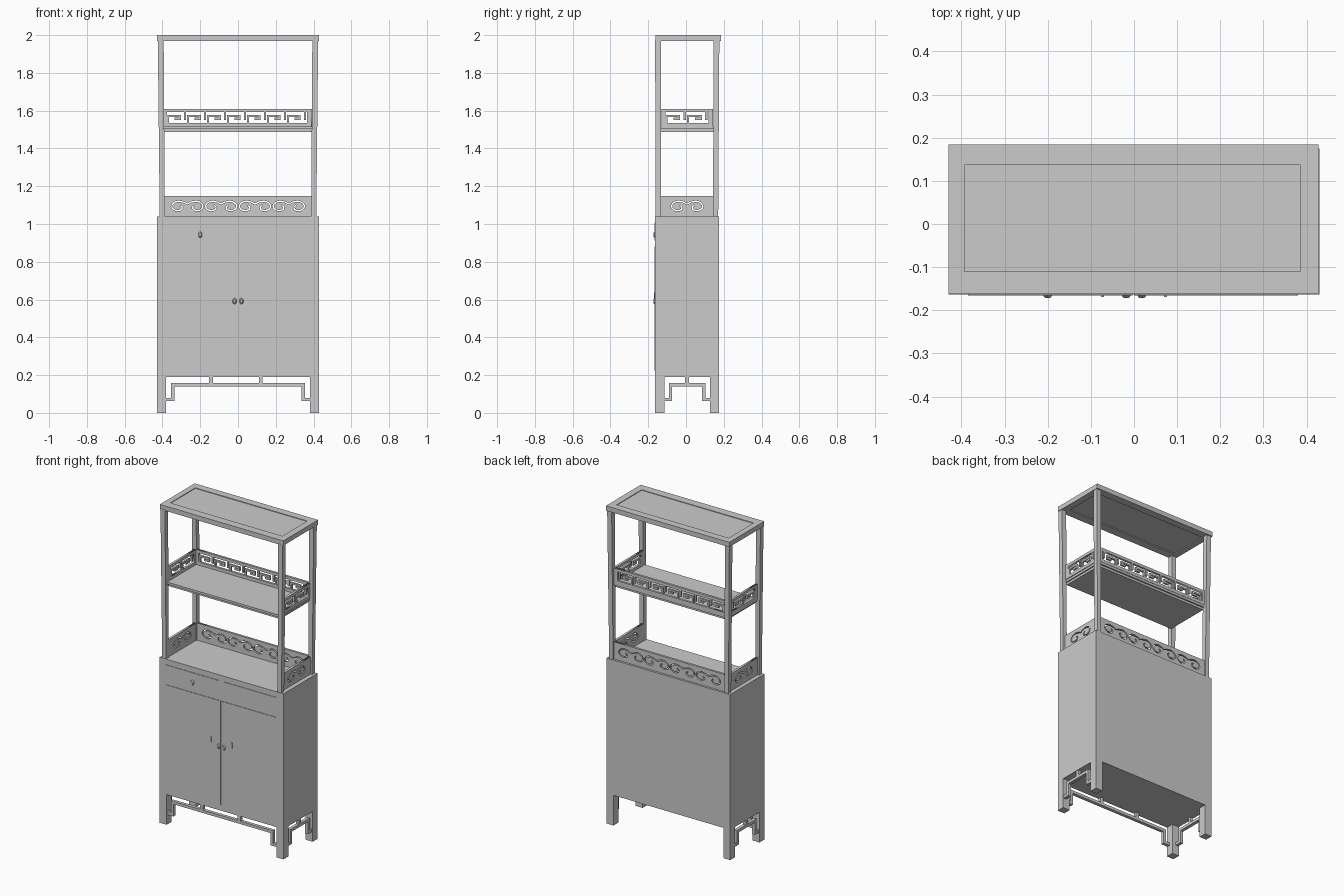
import bpy, bmesh, math
from mathutils import Vector, Matrix

if "Cube" in bpy.data.objects:
    bpy.data.objects.remove(bpy.data.objects["Cube"])

wood = bpy.data.materials.new("grey wood")
wood.diffuse_color = (0.6, 0.6, 0.6, 1)
wood.use_nodes = True
wood.node_tree.nodes["Principled BSDF"].inputs["Base Color"].default_value = wood.diffuse_color


def finish(name, bm):
    bmesh.ops.recalc_face_normals(bm, faces=bm.faces)
    me = bpy.data.meshes.new(name)
    bm.to_mesh(me)
    bm.free()
    me.materials.append(wood)
    ob = bpy.data.objects.new(name, me)
    bpy.context.collection.objects.link(ob)
    return ob


def add_box(bm, x0, x1, y0, y1, z0, z1):
    m = Matrix.Translation(((x0 + x1) / 2, (y0 + y1) / 2, (z0 + z1) / 2)) @ Matrix.Diagonal((x1 - x0, y1 - y0, z1 - z0, 1))
    return bmesh.ops.create_cube(bm, size=1, matrix=m)["verts"]


def boxes(name, *items):
    bm = bmesh.new()
    for b in items:
        add_box(bm, *b)
    return finish(name, bm)


def rect(x0, x1, z0, z1):
    return [(x0, z0), (x1, z0), (x1, z1), (x0, z1)]


def slit(pts, w):
    """Closed outline of a narrow band that follows a path."""
    left, right = [], []
    for i, p in enumerate(pts):
        a, b = Vector(pts[max(i - 1, 0)]), Vector(pts[min(i + 1, len(pts) - 1)])
        d = (b - a).normalized()
        n = Vector((-d.y, d.x)) * w / 2
        left.append(Vector(p) + n)
        right.append(Vector(p) - n)
    return left + right[::-1]


def panel(name, outlines, loc, thick, side=False):
    """Upright plate; every outline after the first is a hole."""
    cu = bpy.data.curves.new(name, 'CURVE')
    cu.dimensions, cu.fill_mode, cu.extrude = '2D', 'BOTH', thick / 2
    for pts in outlines:
        s = cu.splines.new('POLY')
        s.points.add(len(pts) - 1)
        for q, p in zip(s.points, pts):
            q.co = (p[0], p[1], 0, 1)
        s.use_cyclic_u = True
    ob = bpy.data.objects.new(name, cu)
    ob.location = loc
    ob.rotation_euler = (math.pi / 2, 0, math.pi / 2 if side else 0)
    bpy.context.collection.objects.link(ob)
    cu.materials.append(wood)
    bpy.ops.object.select_all(action='DESELECT')
    ob.select_set(True)
    bpy.context.view_layer.objects.active = ob
    bpy.ops.object.convert(target='MESH')


def cloud(cx, cz):
    """Arched band ending in a curl on each side."""
    half = []
    for i in range(19):
        t = i / 18
        a = math.radians(-230 + 320 * t)
        r = 0.009 + 0.022 * t
        half.append((0.046 + 1.45 * r * math.cos(a), -0.004 + r * math.sin(a)))
    half.append((0.02, 0.022))
    path = half + [(0, 0.012)] + [(-x, z) for x, z in half[::-1]]
    return slit([(cx + x, cz + z) for x, z in path], 0.007)


def key(cx, w, z0, z1):
    """Bars of one meander unit as (x0, x1, z0, z1)."""
    h, t, l = z1 - z0, 0.011, cx - w / 2
    return [(l, l + t, z0, z0 + 0.75 * h),
            (l, l + 0.68 * w, z0 + 0.75 * h - t, z0 + 0.75 * h),
            (l + 0.68 * w - t, l + 0.68 * w, z0 + 0.28 * h, z0 + 0.75 * h),
            (l + 0.36 * w, l + 0.68 * w, z0 + 0.28 * h, z0 + 0.28 * h + t),
            (l + 0.84 * w, l + 0.84 * w + t, z0 + 0.25 * h, z1)]


# Cabinet body and corner legs
boxes("cabinet_body", (-0.43, 0.43, -0.163, 0.175, 0.19, 1.04))
boxes("legs", *[(x, x + 0.048, y, y + 0.048, 0, 0.19)
                for x in (-0.43, 0.382) for y in (-0.163, 0.127)])


# Stepped apron: (u0, u1, z0, z1) bars between two legs
def apron(u0, u1, step, stubs):
    t = 0.018
    bars = [(u0 + step - t, u1 - step + t, 0.14, 0.158)]
    bars += [(u0, u0 + step, 0.063, 0.08), (u1 - step, u1, 0.063, 0.08)]
    bars += [(u0 + step - t, u0 + step, 0.063, 0.158), (u1 - step, u1 - step + t, 0.063, 0.158)]
    return bars + [(s - 0.01, s + 0.01, 0.158, 0.19) for s in stubs]


boxes("front_apron", *[(a, b, -0.16, -0.14, c, d)
                       for a, b, c, d in apron(-0.382, 0.382, 0.045, (-0.143, 0.12))])
for name, x in (("left_apron", -0.427), ("right_apron", 0.407)):
    boxes(name, *[(x, x + 0.02, a, b, c, d)
                  for a, b, c, d in apron(-0.115, 0.127, 0.042, (0.006,))])

# Drawer fronts and doors, barely proud of the body
for name, x0, x1, z0, z1 in (("left_drawer", -0.385, -0.02, 0.912, 1.005),
                             ("right_drawer", 0.013, 0.38, 0.912, 1.005),
                             ("left_door", -0.385, -0.004, 0.225, 0.88),
                             ("right_door", 0.0, 0.38, 0.225, 0.88)):
    boxes(name, (x0, x1, -0.166, -0.162, z0, z1))


# Small hanging pulls
def pull(name, cx, cz, size=0.017):
    bm = bmesh.new()
    m = Matrix.Translation((cx, -0.168, cz)) @ Matrix.Rotation(math.pi / 2, 4, 'X') @ Matrix.Diagonal((0.8, 1.2, 1, 1))
    bmesh.ops.create_cone(bm, cap_ends=True, segments=6, radius1=size, radius2=size * 0.5, depth=0.008, matrix=m)
    finish(name, bm)


pull("left_drawer_pull", -0.2, 0.943)
pull("left_door_pull", -0.018, 0.592)
pull("right_door_pull", 0.018, 0.592)
for s in (-1, 1):
    boxes("door_plate_tip", (s * 0.073 - 0.004, s * 0.073 + 0.004, -0.169, -0.163, 0.605, 0.638))

# Slightly splayed upper posts
for sx in (-1, 1):
    for y0, y1 in ((-0.147, -0.148), (0.157, 0.161)):
        bm = bmesh.new()
        for v in add_box(bm, -0.5, 0.5, -0.5, 0.5, 1.04, 1.975):
            top = v.co.z > 1.5
            w = 0.031 if top else 0.027
            v.co.x = sx * (0.409 if top else 0.401) + v.co.x * w
            v.co.y = (y1 if top else y0) + v.co.y * w
        finish("upper_post", bm)

# Top board: frame with a sunken panel
tx0, tx1, ty0, ty1 = -0.43, 0.428, -0.162, 0.184
ix0, ix1, iy0, iy1 = -0.393, 0.386, -0.11, 0.137
boxes("top_frame",
      (tx0, tx1, ty0, iy0, 1.97, 2.0), (tx0, tx1, iy1, ty1, 1.97, 2.0),
      (tx0, ix0, iy0, iy1, 1.97, 2.0), (ix1, tx1, iy0, iy1, 1.97, 2.0))
boxes("top_panel", (ix0, ix1, iy0, iy1, 1.976, 1.996))

# Middle shelf with a stepped edge
boxes("middle_shelf", (-0.402, 0.396, -0.145, 0.157, 1.502, 1.516),
      (-0.39, 0.388, -0.135, 0.148, 1.488, 1.502))

# Fretwork railing: frame plus meander bars, at the back and both sides
z0, z1 = 1.516, 1.61


def railing(name, u0, u1, count, loc, side):
    a, b = u0 + 0.022, u1 - 0.022
    zi0, zi1 = z0 + 0.02, z1 - 0.018
    panel(name + "_frame", [rect(u0, u1, z0, z1), rect(a, b, zi0, zi1)], loc, 0.014, side)
    w = (b - a) / count
    bars = [k for i in range(count) for k in key(a + (i + 0.5) * w, w, zi0, zi1)]
    if side:
        boxes(name + "_fret", *[(loc[0] - 0.006, loc[0] + 0.006, p, q, r, s) for p, q, r, s in bars])
    else:
        boxes(name + "_fret", *[(p, q, loc[1] - 0.006, loc[1] + 0.006, r, s) for p, q, r, s in bars])


railing("back_railing", -0.397, 0.388, 7, (0, 0.152, 0), False)
railing("left_railing", -0.13, 0.142, 2, (-0.398, 0, 0), True)
railing("right_railing", -0.13, 0.142, 2, (0.394, 0, 0), True)

# Lower gallery boards with scroll cut-outs
panel("back_gallery", [rect(-0.395, 0.39, 1.04, 1.148)] +
      [cloud(-0.268 + 0.179 * i, 1.094) for i in range(4)], (0, 0.155, 0), 0.014)
for name, x in (("left_gallery", -0.398), ("right_gallery", 0.396)):
    panel(name, [rect(-0.135, 0.143, 1.04, 1.148), cloud(0.006, 1.094)], (x, 0, 0), 0.014, True)
